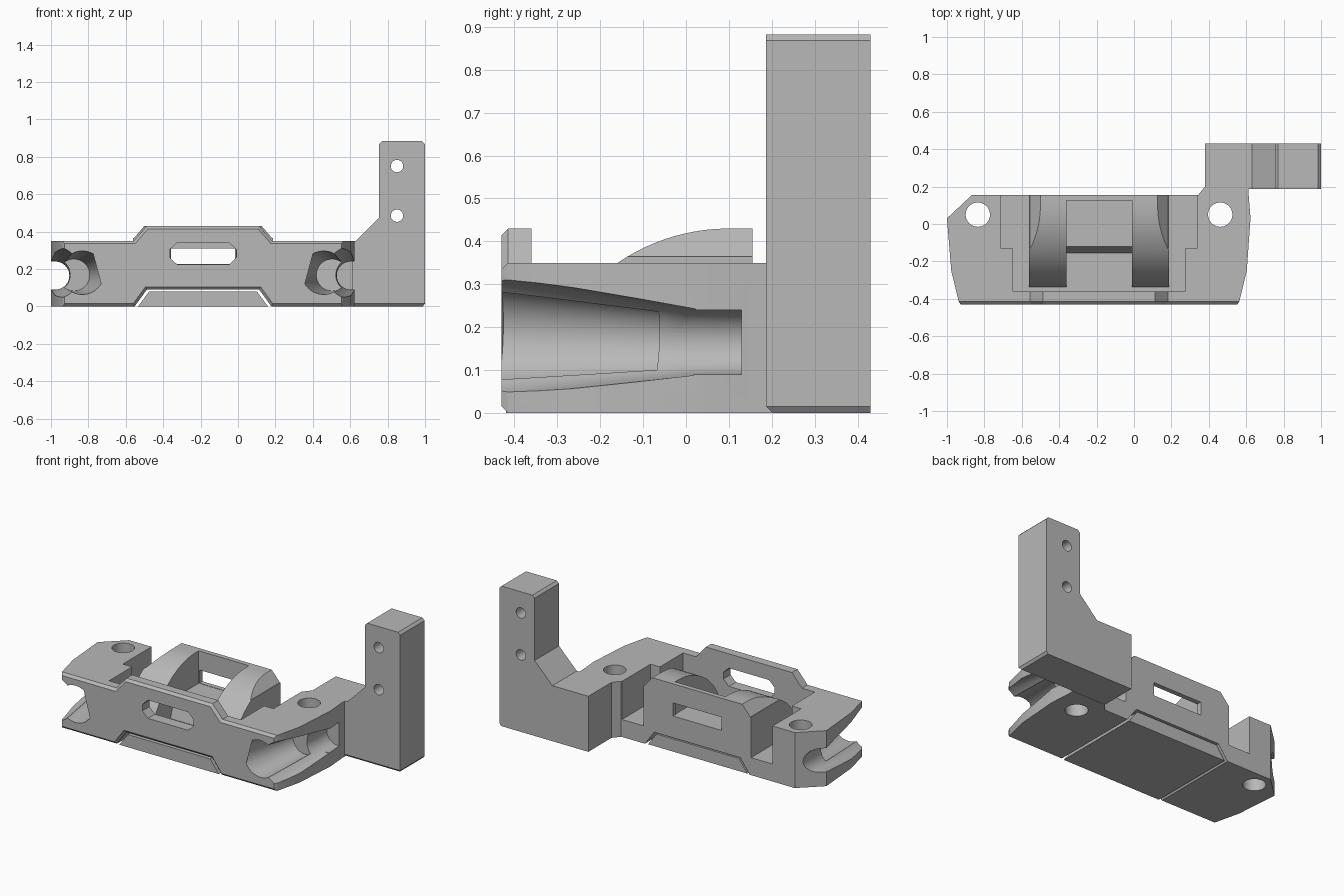
import bpy
import bmesh
from math import cos, sin, radians
from mathutils import Vector

if "Cube" in bpy.data.objects:
    bpy.data.objects.remove(bpy.data.objects["Cube"], do_unlink=True)

MID = -0.187      # x of the body's symmetry plane; all parts are laid out around it
FRONT, BACK = -0.43, 0.155
TOP = 0.35

grey = bpy.data.materials.new("grey_plastic")
grey.use_nodes = True
grey.diffuse_color = (0.48, 0.48, 0.48, 1)
grey.node_tree.nodes["Principled BSDF"].inputs["Base Color"].default_value = (0.48, 0.48, 0.48, 1)


def finish(name, bm):
    bmesh.ops.translate(bm, verts=bm.verts, vec=(MID, 0, 0))
    bmesh.ops.recalc_face_normals(bm, faces=bm.faces)
    mesh = bpy.data.meshes.new(name)
    bm.to_mesh(mesh)
    bm.free()
    mesh.materials.append(grey)
    obj = bpy.data.objects.new(name, mesh)
    bpy.context.scene.collection.objects.link(obj)
    return obj


def prism(name, axis, points, start, end):
    """Extrude a flat profile along one axis."""
    place = {"x": lambda p, d: (d, p[0], p[1]),
             "y": lambda p, d: (p[0], d, p[1]),
             "z": lambda p, d: (p[0], p[1], d)}[axis]
    bm = bmesh.new()
    face = bm.faces.new([bm.verts.new(place(p, start)) for p in points])
    grown = bmesh.ops.extrude_face_region(bm, geom=[face])["geom"]
    shift = Vector(place((0, 0), end - start))
    bmesh.ops.translate(bm, verts=[g for g in grown if isinstance(g, bmesh.types.BMVert)], vec=shift)
    return finish(name, bm)


def box(name, x0, x1, y0, y1, z0, z1):
    return prism(name, "z", [(x0, y0), (x1, y0), (x1, y1), (x0, y1)], z0, z1)


def cone(name, a, b, r1, r2):
    """Round bar from point a to point b."""
    a, b = Vector(a), Vector(b)
    bm = bmesh.new()
    bmesh.ops.create_cone(bm, cap_ends=True, segments=48, radius1=r1, radius2=r2, depth=(b - a).length)
    turn = (b - a).to_track_quat("Z", "Y").to_matrix().to_4x4()
    bmesh.ops.transform(bm, matrix=turn, verts=bm.verts)
    bmesh.ops.translate(bm, verts=bm.verts, vec=(a + b) / 2)
    return finish(name, bm)


def cut(obj, *cutters):
    for cutter in cutters:
        mod = obj.modifiers.new("cut", "BOOLEAN")
        mod.operation = "DIFFERENCE"
        mod.solver = "EXACT"
        mod.object = cutter
        bpy.context.view_layer.objects.active = obj
        bpy.ops.object.modifier_apply(modifier=mod.name)
        bpy.data.objects.remove(cutter, do_unlink=True)


def chamfer_front(obj, y, size, highest=1.0):
    """Bevel the upper and lower edges of the face lying at y."""
    bm = bmesh.new()
    bm.from_mesh(obj.data)
    edges = []
    for e in bm.edges:
        if len(e.link_faces) != 2 or any(abs(v.co.y - y) > 0.001 or v.co.z > highest for v in e.verts):
            continue
        n = sorted((f.normal for f in e.link_faces), key=lambda v: v.y)
        if n[0].y < -0.9 and abs(n[1].z) > 0.3:
            edges.append(e)
    bmesh.ops.bevel(bm, geom=edges, offset=size, segments=1, affect="EDGES")
    bm.to_mesh(obj.data)
    bm.free()


def corner_cutters(z):
    """Slope both shoulders of a raised centre, starting at height z."""
    shape = [(0.37, z), (0.274, z + 0.11), (1.2, z + 0.11), (1.2, z)]
    return [prism("shoulder_cutter", "y", [(s * x, h) for x, h in shape], -0.6, 0.6) for s in (-1, 1)]


# Main body with raised front wall and underside groove
body = prism("body", "z", [
    (-0.74, FRONT), (0.74, FRONT), (0.75, -0.415), (0.79, -0.25), (0.81, 0.03),
    (0.80, BACK), (0.80, 0.20), (0.567, 0.20), (0.53, BACK), (-0.68, BACK),
    (-0.813, 0.03), (-0.79, -0.25), (-0.75, -0.415)], 0, 0.43)
cut(body, box("top_cutter", -1.2, 1.2, -0.36, 0.6, TOP, 0.6), *corner_cutters(TOP))
cut(body, prism("groove_cutter", "y",
                [(-0.38, -0.02), (0.38, -0.02), (0.30, 0.09), (-0.30, 0.09)], -0.6, 0.6))
chamfer_front(body, FRONT, 0.015)

# Stepped pocket, open at the back
cut(body, box("pocket_cutter", -0.525, 0.525, -0.13, 0.18, 0.11, 0.6),
    box("pocket_cutter", -0.46, 0.46, -0.36, 0.0, 0.11, 0.6))

# Window in the front wall
cut(body, prism("window_cutter", "y", [
    (-0.178, 0.262), (-0.14, 0.225), (0.14, 0.225), (0.178, 0.262),
    (0.178, 0.303), (0.14, 0.34), (-0.14, 0.34), (-0.178, 0.303)], -0.6, -0.3))

# Side channels, front bores and bolt holes
for s in (-1, 1):
    cut(body,
        cone("bore_cutter", (s * 0.645, -0.44, 0.18), (s * 0.69, -0.06, 0.168), 0.117, 0.085),
        cone("flare_cutter", (s * 0.80, -0.45, 0.18), (s * 0.80, 0.02, 0.165), 0.145, 0.078),
        cone("slot_cutter", (s * 0.79, -0.5, 0.165), (s * 0.79, 0.13, 0.165), 0.075, 0.075),
        box("slot_cutter", min(s * 0.79, s), max(s * 0.79, s), -0.5, 0.13, 0.09, 0.24),
        cone("bolt_cutter", (s * 0.648, 0.05, -0.1), (s * 0.648, 0.05, 0.6), 0.065, 0.065))

# Curved saddle in the pocket, with a hollow centre and a slotted back wall
arc = [(0.1 - 0.46 * cos(radians(a)), -0.03 + 0.46 * sin(radians(a))) for a in range(17, 91, 3)]
saddle = prism("saddle", "x", [(arc[0][0], 0.1)] + arc + [(0.1, 0.43), (BACK, 0.43), (BACK, 0.1)], -0.375, 0.375)
cut(saddle, *corner_cutters(TOP + 0.015))
cut(saddle,
    prism("hollow_cutter", "x", [(-0.4, 0.11), (-0.155, 0.11), (-0.12, 0.225),
                                 (0.125, 0.225), (0.125, 0.5), (-0.4, 0.5)], -0.175, 0.175),
    box("slot_cutter", -0.17, 0.17, 0.1, 0.3, 0.227, 0.31))

# Sliding insert in the underside groove
insert = prism("groove_insert", "y",
               [(-0.347, 0), (0.347, 0), (0.288, 0.08), (-0.288, 0.08)], -0.42, 0.15)

# Upright mounting arm with two screw holes
arm = prism("mounting_arm", "y", [
    (0.567, 0), (1.175, 0), (1.187, 0.015), (1.187, 0.868), (1.172, 0.883), (0.957, 0.883),
    (0.942, 0.868), (0.942, 0.475), (0.817, TOP), (0.567, TOP)], 0.187, 0.43)
chamfer_front(arm, 0.187, 0.015, highest=0.01)
cut(arm, *[cone("screw_cutter", (1.037, 0, z), (1.037, 0.6, z), 0.033, 0.033) for z in (0.485, 0.75)])

# Smooth the round bores, keep the machined edges sharp
bpy.ops.object.select_all(action="DESELECT")
for part in (body, saddle, insert, arm):
    part.select_set(True)
bpy.context.view_layer.objects.active = body
bpy.ops.object.shade_smooth_by_angle(angle=radians(25))
